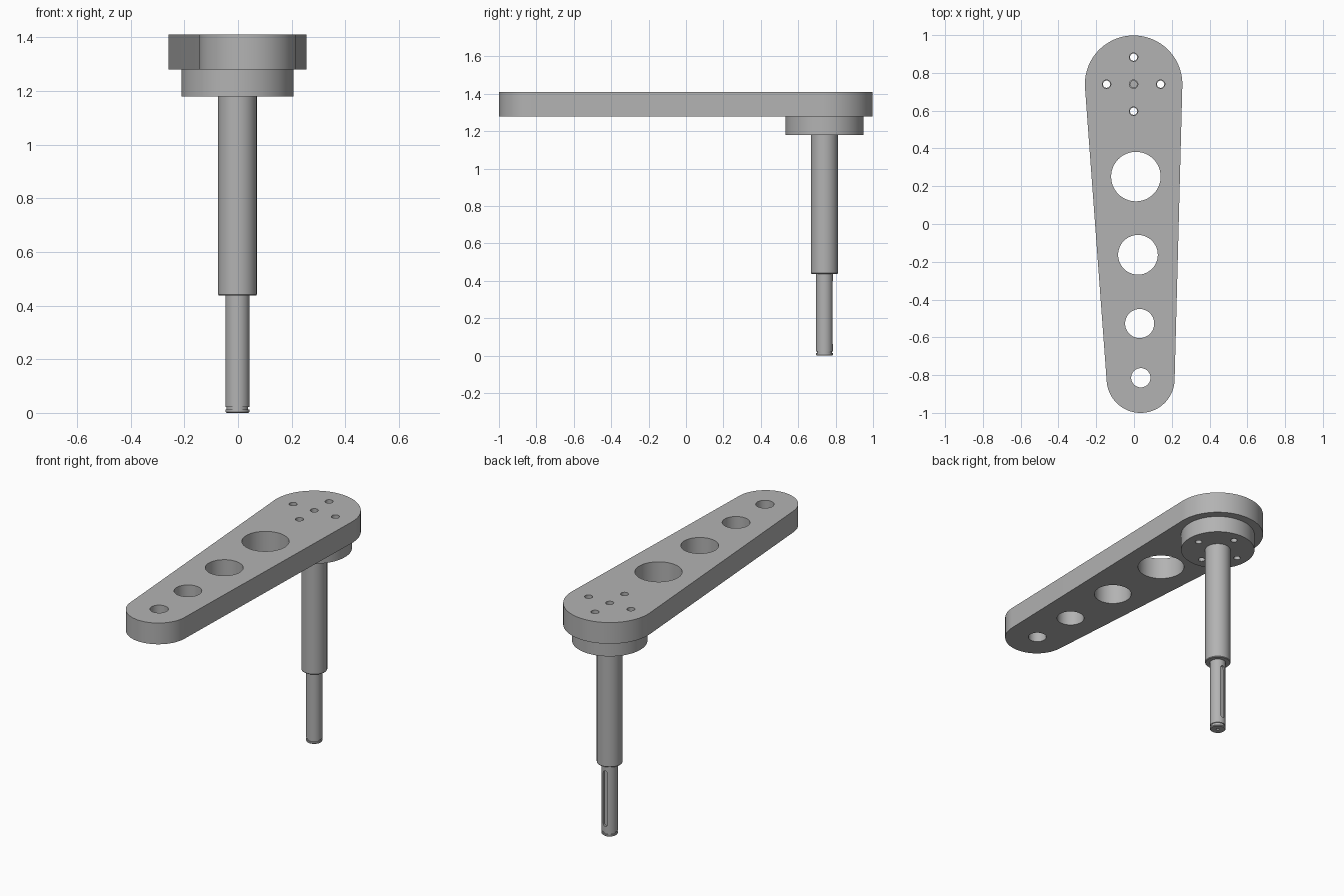
import bpy, bmesh, math
from mathutils import Vector

if "Cube" in bpy.data.objects:
    bpy.data.objects.remove(bpy.data.objects["Cube"], do_unlink=True)

steel = bpy.data.materials.new("plain grey steel")
steel.use_nodes = True
grey = (0.45, 0.45, 0.45, 1)
steel.diffuse_color = grey
steel.node_tree.nodes["Principled BSDF"].inputs["Base Color"].default_value = grey

HUB = Vector((-0.002, 0.74))    # shaft axis
TIP = Vector((0.035, -0.82))    # narrow end of the arm
HUB_R, TIP_R = 0.258, 0.18
BOLT_OFFSET = 0.143


def finish(name, bm):
    bmesh.ops.recalc_face_normals(bm, faces=bm.faces)
    mesh = bpy.data.meshes.new(name)
    bm.to_mesh(mesh)
    bm.free()
    obj = bpy.data.objects.new(name, mesh)
    bpy.context.collection.objects.link(obj)
    mesh.materials.append(steel)
    return obj


def prism(bm, outline, z0, z1):
    """Extrude a closed plan outline between two heights."""
    face = bm.faces.new([bm.verts.new((p[0], p[1], z0)) for p in outline])
    top = bmesh.ops.extrude_face_region(bm, geom=[face])["geom"]
    verts = [v for v in top if isinstance(v, bmesh.types.BMVert)]
    bmesh.ops.translate(bm, verts=verts, vec=(0, 0, z1 - z0))


def arc(centre, radius, start, end, steps):
    angles = [start + (end - start) * i / steps for i in range(steps + 1)]
    return [centre + radius * Vector((math.cos(a), math.sin(a))) for a in angles]


def circle(centre, radius, steps=48):
    return arc(Vector(centre), radius, 0, math.tau, steps)[:-1]


def lathe(bm, profile, steps=64):
    """Spin a radius/height profile around the shaft axis."""
    verts = [bm.verts.new((HUB.x + r, HUB.y, z)) for r, z in profile]
    edges = [bm.edges.new(pair) for pair in zip(verts, verts[1:])]
    bmesh.ops.spin(bm, geom=verts + edges, cent=(HUB.x, HUB.y, 0), axis=(0, 0, 1),
                   angle=math.tau, steps=steps, use_duplicate=False)
    bmesh.ops.remove_doubles(bm, verts=bm.verts, dist=1e-5)


def cut(obj, bm):
    """Subtract the cutter shapes, then discard them."""
    cutter = finish("cutter", bm)
    cutter.hide_render = True
    mod = obj.modifiers.new("cut", "BOOLEAN")
    mod.operation, mod.solver, mod.object = "DIFFERENCE", "EXACT", cutter
    bpy.context.view_layer.objects.active = obj
    bpy.ops.object.modifier_apply(modifier=mod.name)
    bpy.data.objects.remove(cutter, do_unlink=True)


bolts = [HUB + BOLT_OFFSET * Vector(d) for d in ((1, 0), (-1, 0), (0, 1), (0, -1))]

# Tapered arm: two end arcs joined by their outer tangents
axis = TIP - HUB
heading = math.atan2(axis.y, axis.x)
spread = math.acos((HUB_R - TIP_R) / axis.length)
outline = arc(HUB, HUB_R, heading + spread, heading + math.tau - spread, 64)
outline += arc(TIP, TIP_R, heading - spread, heading + spread, 48)
bm = bmesh.new()
prism(bm, outline, 1.28, 1.41)
arm = finish("tapered_arm", bm)

# Lightening holes, bolt holes and centre hole through the arm
bm = bmesh.new()
for x, y, r in ((0.01, 0.251, 0.131), (0.021, -0.163, 0.105),
                (0.03, -0.527, 0.077), (0.036, -0.814, 0.051)):
    prism(bm, circle((x, y), r, 64), 1.2, 1.5)
for p in bolts + [HUB]:
    prism(bm, circle(p, 0.0225, 32), 1.2, 1.5)
cut(arm, bm)

# Round mounting flange with matching bolt holes
bm = bmesh.new()
prism(bm, circle(HUB, 0.209, 96), 1.18, 1.28)
flange = finish("mounting_flange", bm)
bm = bmesh.new()
for p in bolts:
    prism(bm, circle(p, 0.019, 32), 1.1, 1.4)
prism(bm, circle(HUB, 0.018, 32), 1.21, 1.4)
cut(flange, bm)

# Stepped shaft with a retaining ring groove near its lower end
bm = bmesh.new()
lathe(bm, [(0, 0), (0.041, 0), (0.045, 0.004), (0.045, 0.013), (0.04, 0.013),
           (0.04, 0.022), (0.045, 0.022), (0.045, 0.437), (0.069, 0.437),
           (0.072, 0.441), (0.072, 1.18), (0, 1.18)])
shaft = finish("stepped_shaft", bm)

# Round-ended keyway on the back and a centre drilling in the lower end
bm = bmesh.new()
half = 0.014
slot = arc(Vector((HUB.x, 0.40 - half)), half, 0, math.pi, 12)
slot += arc(Vector((HUB.x, 0.06 + half)), half, math.pi, math.tau, 12)
prism(bm, slot, 0, 0.05)
for v in bm.verts:
    v.co = (v.co.x, HUB.y + 0.032 + v.co.z, v.co.y)
prism(bm, circle(HUB, 0.009, 24), -0.05, 0.03)
cut(shaft, bm)

# Smooth the round walls and keep the rims sharp
bpy.ops.object.select_all(action="DESELECT")
for obj in (arm, flange, shaft):
    obj.select_set(True)
bpy.context.view_layer.objects.active = arm
bpy.ops.object.shade_smooth_by_angle(angle=math.radians(30))
